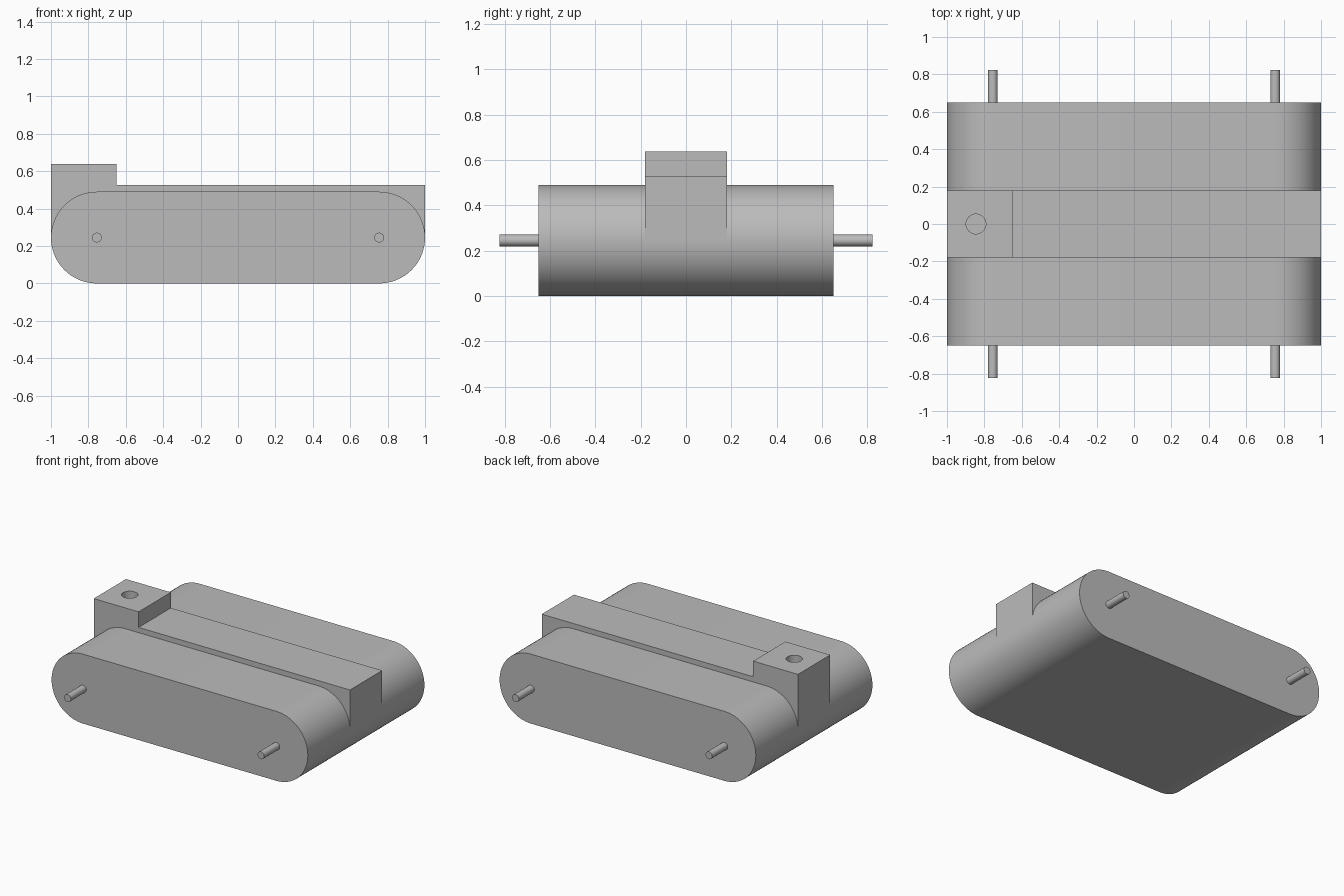
import bpy, bmesh
from math import sin, cos, pi, radians

cube = bpy.data.objects.get("Cube")
if cube:
    bpy.data.objects.remove(cube, do_unlink=True)

grey = bpy.data.materials.new("plain grey")
grey.use_nodes = True
colour = (0.5, 0.5, 0.5, 1)
grey.diffuse_color = colour
grey.node_tree.nodes["Principled BSDF"].inputs["Base Color"].default_value = colour

R = 0.245          # end radius of the body
AXLE_X = 1 - R     # centres of the rounded ends


def smooth(obj):
    bpy.ops.object.select_all(action="DESELECT")
    obj.select_set(True)
    bpy.context.view_layer.objects.active = obj
    bpy.ops.object.shade_smooth_by_angle(angle=radians(30))


def extrude_y(name, outline, half):
    """Solid made from an (x, z) outline, running from -half to half in y."""
    bm = bmesh.new()
    face = bm.faces.new([bm.verts.new((x, -half, z)) for x, z in outline])
    new = bmesh.ops.extrude_face_region(bm, geom=[face])["geom"]
    verts = [v for v in new if isinstance(v, bmesh.types.BMVert)]
    bmesh.ops.translate(bm, verts=verts, vec=(0, 2 * half, 0))
    bmesh.ops.recalc_face_normals(bm, faces=bm.faces)
    mesh = bpy.data.meshes.new(name)
    bm.to_mesh(mesh)
    bm.free()
    obj = bpy.data.objects.new(name, mesh)
    bpy.context.collection.objects.link(obj)
    mesh.materials.append(grey)
    return obj


def cylinder(name, radius, depth, location, rotation=(0, 0, 0)):
    bpy.ops.mesh.primitive_cylinder_add(vertices=40, radius=radius, depth=depth,
                                        location=location, rotation=rotation)
    obj = bpy.context.object
    obj.name = name
    obj.data.materials.append(grey)
    smooth(obj)
    return obj


# Body with two rounded ends
N = 36
outline = []
for side, start in ((1, -pi / 2), (-1, pi / 2)):
    for i in range(N + 1):
        a = start + pi * i / N
        outline.append((side * AXLE_X + R * cos(a), R + R * sin(a)))
smooth(extrude_y("body", outline, 0.65))

# Central rail with a raised block at one end
rail = extrude_y("rail", [(-1, R), (1, R), (1, 0.527), (-0.65, 0.527),
                          (-0.65, 0.637), (-1, 0.637)], 0.18)

# Round hole sunk into the block
cutter = cylinder("hole_cutter", 0.053, 0.3, (-0.845, 0, 0.63))
cutter.hide_render = True
cut = rail.modifiers.new("hole", "BOOLEAN")
cut.operation = "DIFFERENCE"
cut.solver = "EXACT"
cut.object = cutter
bpy.context.view_layer.objects.active = rail
bpy.ops.object.modifier_apply(modifier=cut.name)
bpy.data.objects.remove(cutter, do_unlink=True)
smooth(rail)

# Axle pins on both faces
for end, x in (("right", -AXLE_X), ("left", AXLE_X)):
    for face, s in (("front", -1), ("back", 1)):
        cylinder(f"{face}_{end}_pin", 0.026, 0.2, (x, s * 0.723, R),
                 (pi / 2, 0, 0))
